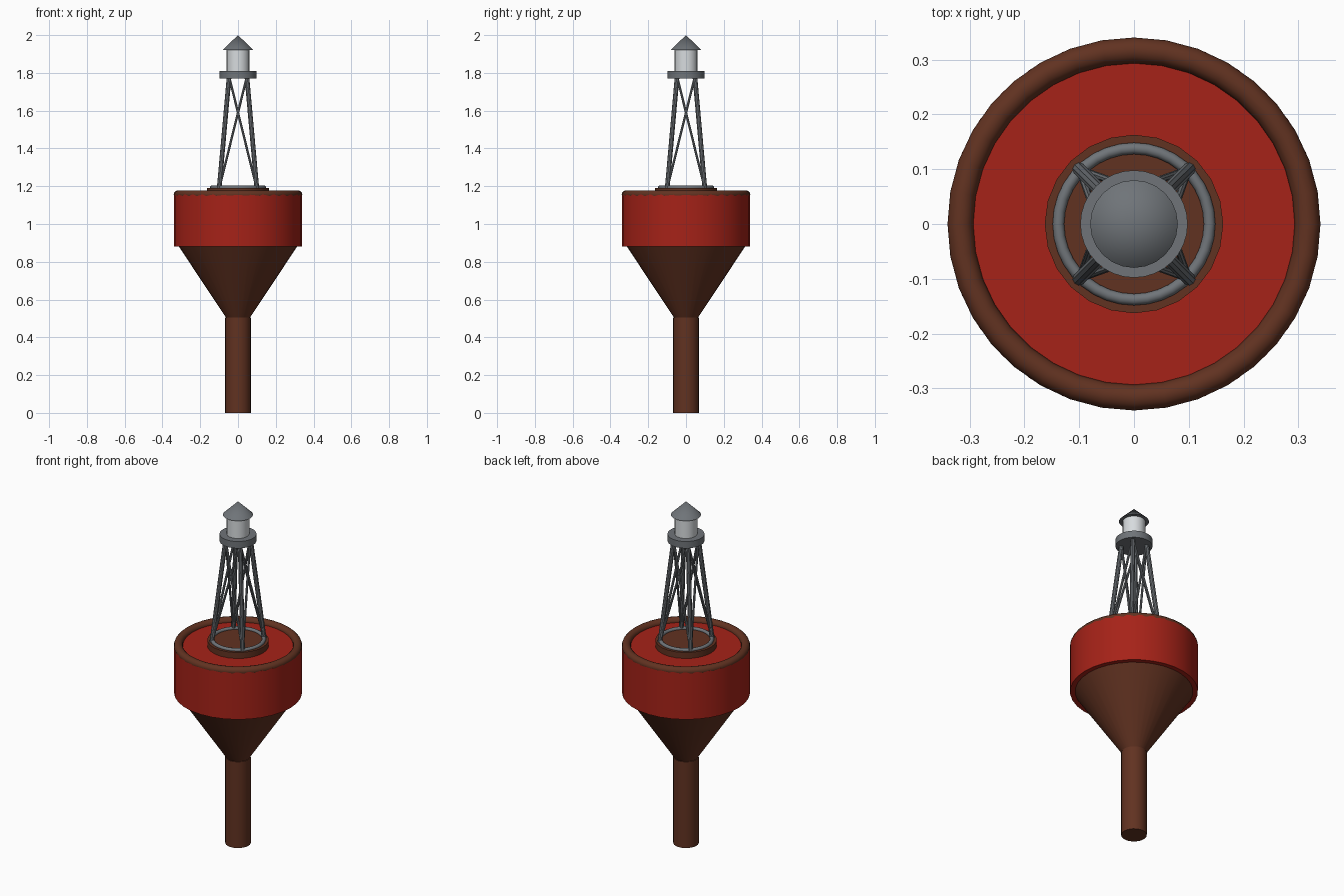
import bpy
import math
from mathutils import Vector

cube = bpy.data.objects.get("Cube")
if cube:
    bpy.data.objects.remove(cube, do_unlink=True)


def material(name, rgb):
    mat = bpy.data.materials.new(name)
    mat.use_nodes = True
    color = (*rgb, 1)
    mat.diffuse_color = color
    mat.node_tree.nodes["Principled BSDF"].inputs["Base Color"].default_value = color
    return mat


RED = material("red_paint", (0.38, 0.016, 0.009))
BROWN = material("brown_rust", (0.12, 0.032, 0.015))
STEEL = material("grey_steel", (0.16, 0.175, 0.19))
LENS = material("pale_glass", (0.68, 0.71, 0.73))


def finish(name, mat):
    obj = bpy.context.object
    obj.name = name
    obj.data.materials.append(mat)
    bpy.ops.object.shade_smooth_by_angle(angle=math.radians(35))
    return obj


def tapered(name, mat, z0, z1, r0, r1, sides=32):
    """Vertical cylinder or cone between two heights."""
    bpy.ops.mesh.primitive_cone_add(vertices=sides, radius1=r0, radius2=r1,
                                    depth=z1 - z0, location=(0, 0, (z0 + z1) / 2))
    return finish(name, mat)


def ring(name, mat, z, major, minor, sides=36):
    bpy.ops.mesh.primitive_torus_add(major_radius=major, minor_radius=minor,
                                     major_segments=sides, minor_segments=12,
                                     location=(0, 0, z))
    return finish(name, mat)


def rod(name, mat, start, end, radius, sides=10):
    """Cylinder running from one point to another."""
    axis = end - start
    bpy.ops.mesh.primitive_cylinder_add(vertices=sides, radius=radius,
                                        depth=axis.length, location=(start + end) / 2)
    bpy.context.object.rotation_euler = axis.to_track_quat('Z', 'Y').to_euler()
    return finish(name, mat)


# Submerged tail tube and conical hull
tapered("tail_tube", BROWN, 0, 0.505, 0.068, 0.068, 24)
tapered("hull_cone", BROWN, 0.5, 0.88, 0.06, 0.313)

# Float drum with its rounded rim and deck hatch
tapered("float_drum", RED, 0.88, 1.155, 0.34, 0.34)
ring("deck_rim", BROWN, 1.155, 0.317, 0.0235)
tapered("deck_hatch", BROWN, 1.15, 1.19, 0.163, 0.163, 24)
ring("hatch_ring", STEEL, 1.193, 0.138, 0.0105)

# Lattice tower: four leaning legs, crossed braces on each face
corners = [(1, -1), (1, 1), (-1, 1), (-1, -1)]
feet = [Vector((0.1 * x, 0.1 * y, 1.185)) for x, y in corners]
heads = [Vector((0.047 * x, 0.047 * y, 1.78)) for x, y in corners]
for i in range(4):
    j = (i + 1) % 4
    rod(f"tower_leg_{i + 1}", STEEL, feet[i], heads[i], 0.0125)
    rod(f"brace_rising_{i + 1}", STEEL, feet[i], heads[j], 0.0065, 8)
    rod(f"brace_falling_{i + 1}", STEEL, feet[j], heads[i], 0.0065, 8)

# Platform, lantern and pointed roof
tapered("platform", STEEL, 1.77, 1.81, 0.098, 0.098)
tapered("lantern", LENS, 1.81, 1.925, 0.06, 0.06, 24)
tapered("lantern_roof", STEEL, 1.922, 2.0, 0.08, 0, 24)
